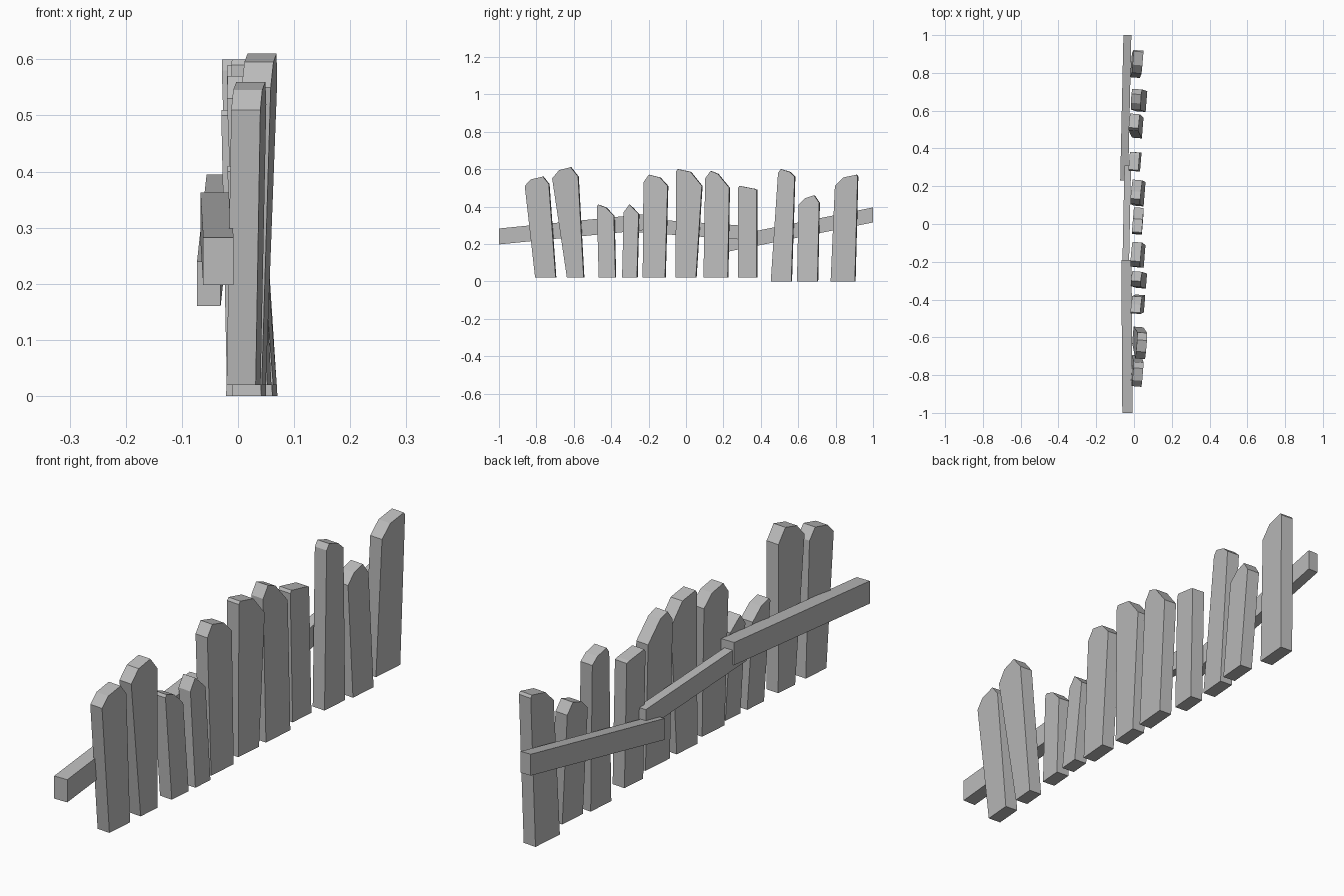
import bpy
from mathutils import Vector, Matrix

if "Cube" in bpy.data.objects:
    bpy.data.objects.remove(bpy.data.objects["Cube"])

wood = bpy.data.materials.new("weathered grey")
wood.use_nodes = True
GREY = (0.5, 0.5, 0.5, 1)
wood.diffuse_color = GREY
wood.node_tree.nodes["Principled BSDF"].inputs["Base Color"].default_value = GREY

THICKNESS = 0.052
TWIST = Matrix.Rotation(-0.08, 3, "Z")


def extrude_profile(name, back, front):
    """Solid between two matching outlines."""
    n = len(back)
    walls = [(i, (i + 1) % n, n + (i + 1) % n, n + i) for i in range(n)]
    caps = [tuple(reversed(range(n))), tuple(range(n, n + n))]
    mesh = bpy.data.meshes.new(name)
    mesh.from_pydata(back + front, [], walls + caps)
    mesh.materials.append(wood)
    obj = bpy.data.objects.new(name, mesh)
    bpy.context.collection.objects.link(obj)


def picket_outline(foot_width, top_width, base, height, left_drop, right_drop):
    """Cut-topped board outline as (offset along the fence, height) pairs."""
    foot, half = foot_width / 2, top_width / 2
    # The flat of the top falls slightly towards the deeper cut
    fall = 0.015
    left_top = height - (fall if left_drop > right_drop else 0)
    right_top = height - (0 if left_drop > right_drop else fall)
    return [
        (-foot, base), (foot, base),
        (half, height - right_drop),
        (half - 0.7 * right_drop, right_top),
        (-half + 0.7 * left_drop, left_top),
        (-half, height - left_drop),
    ]


def picket(name, foot_y, foot_width, top_y, top_width, height,
           left_drop, right_drop, foot_x, top_x):
    """Board leaning from its foot centre to its top centre."""
    base = 0.02 if foot_y < 0.4 else 0
    outline = picket_outline(foot_width, top_width, base, height, left_drop, right_drop)
    foot, top = Vector((foot_x, foot_y, 0)), Vector((top_x, top_y, 0))

    def side(depth):
        points = []
        for offset, z in outline:
            centre = foot.lerp(top, (z - base) / (height - base))
            points.append(centre + TWIST @ Vector((depth, offset, 0)) + Vector((0, 0, z)))
        return points

    extrude_profile(name, side(-THICKNESS / 2), side(THICKNESS / 2))


def rail(name, start, end, width, height):
    """Straight beam with upright ends."""
    def section(centre):
        corners = ((-1, -1), (-1, 1), (1, 1), (1, -1))
        return [Vector(centre) + Vector((sx * width, 0, sz * height)) / 2
                for sx, sz in corners]
    extrude_profile(name, section(end), section(start))


# Pickets in hundredths: foot place and width, top place and width,
# height, left and right cut, then lean from foot to top
pickets = [
    (-75, 11, -80, 13, 56, 5, 4, 1, 2),
    (-59, 9, -65, 14, 61, 6, 5, 2, 4),
    (-42, 9, -43, 9, 41, 1, 6, 3, 1),
    (-30, 8, -29, 8, 41, 4, 5, 4, 1),
    (-17, 12, -16, 13, 57, 4, 6, 3, 1),
    (0, 11, 2, 14, 60, 1, 9, 2, 2),
    (16, 13, 17, 13, 59, 4, 9, 3, 1),
    (33, 10, 33, 10, 51, 1, 2, 1, 0),
    (51, 11, 54, 9, 60, 2, 4, 2, 0),
    (65, 11, 66, 11, 46, 5, 4, 4, 1),
    (84, 13, 86, 12, 57, 6, 1, 1, 2),
]
for number, sizes in enumerate(pickets, start=1):
    picket(f"picket_{number}", *(size / 100 for size in sizes))

# Rails across the back
rail("front_rail", (-0.035, -1, 0.24), (-0.04, -0.19, 0.32), 0.054, 0.085)
rail("middle_rail", (-0.045, -0.27, 0.3), (-0.033, 0.31, 0.26), 0.035, 0.075)
rail("rear_rail", (-0.052, 0.23, 0.2), (-0.035, 1, 0.355), 0.042, 0.08)
